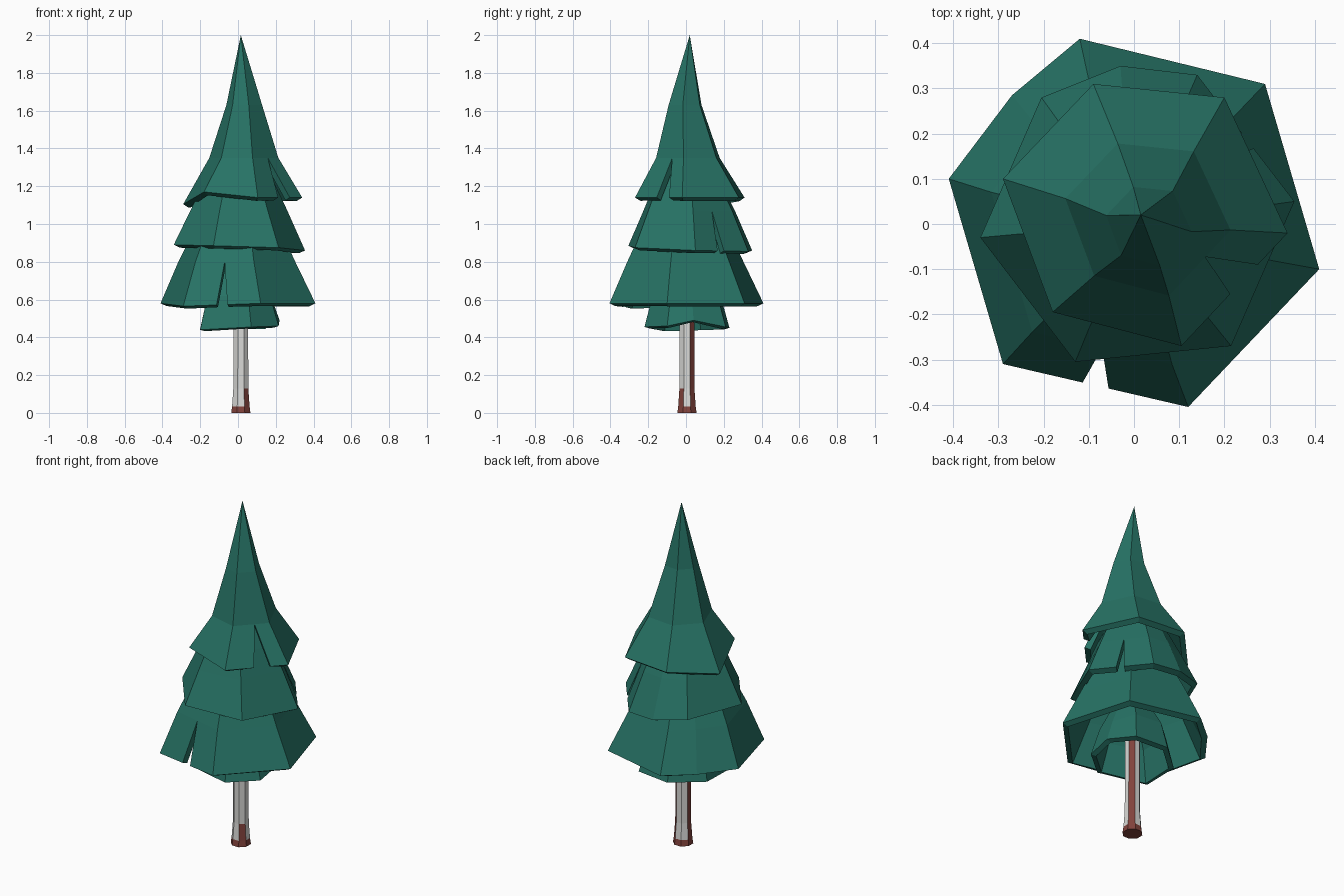
import bpy, bmesh
from math import sin, cos, tau, atan2, degrees
from mathutils import Vector

if "Cube" in bpy.data.objects:
    bpy.data.objects.remove(bpy.data.objects["Cube"])


def material(name, rgb):
    m = bpy.data.materials.new(name)
    m.use_nodes = True
    m.diffuse_color = (*rgb, 1)
    bsdf = m.node_tree.nodes["Principled BSDF"]
    bsdf.inputs["Base Color"].default_value = (*rgb, 1)
    bsdf.inputs["Roughness"].default_value = 0.9
    return m


green = material("pine green", (0.02, 0.17, 0.13))
pale = material("pale bark", (0.7, 0.7, 0.68))
brown = material("red brown bark", (0.22, 0.055, 0.045))


def make_object(name, bm, mats):
    me = bpy.data.meshes.new(name)
    bm.to_mesh(me)
    bm.free()
    for m in mats:
        me.materials.append(m)
    ob = bpy.data.objects.new(name, me)
    bpy.context.collection.objects.link(ob)
    return ob


def branch_tier(name, rim, rings, apex=None, notch=None, wall=0.035):
    """Hollow faceted skirt: rings are (z, scale, centre x, centre y) above the rim;
    notch is (rim edge, start, end) and cuts a wedge up to the first ring."""
    bm = bmesh.new()
    n = len(rim)
    base = Vector((0.015, 0.02))
    rows = [[bm.verts.new(p) for p in rim]]
    for z, s, cx, cy in rings:
        rows.append([bm.verts.new((cx + (p[0] - base.x) * s, cy + (p[1] - base.y) * s, z)) for p in rim])
    split = None
    for r in range(len(rows) - 1):
        low, high = rows[r], rows[r + 1]
        for i in range(n):
            j = (i + 1) % n
            cut = notch and i == notch[0]
            if cut and r == 0:
                a, b = [bm.verts.new(low[i].co.lerp(low[j].co, t)) for t in notch[1:]]
                split = bm.verts.new(high[i].co.lerp(high[j].co, sum(notch[1:]) / 2))
                bm.faces.new((low[i], a, split, high[i]))
                bm.faces.new((b, low[j], high[j], split))
            elif cut and r == 1:
                bm.faces.new((low[i], split, low[j], high[j], high[i]))
            else:
                bm.faces.new((low[i], low[j], high[j], high[i]))
    top = rows[-1]
    if apex:
        tip = bm.verts.new(apex)
        for i in range(n):
            bm.faces.new((top[i], top[(i + 1) % n], tip))
    else:
        bm.faces.new(top)
    ob = make_object(name, bm, [green])
    mod = ob.modifiers.new("wall", "SOLIDIFY")
    mod.thickness = wall
    mod.offset = -1


# Crown tier with the pointed tip
branch_tier("top_branches",
            [(0.34, -0.02, 1.14), (0.2, 0.28, 1.14), (-0.09, 0.31, 1.14),
             (-0.29, 0.10, 1.105), (-0.18, -0.195, 1.17), (0.105, -0.27, 1.14)],
            [(1.35, 0.58, 0.025, 0.01), (1.63, 0.3, 0.03, -0.005)],
            apex=(0.015, 0.02, 2.0), notch=(5, 0.46, 0.72))

# Middle tier
branch_tier("middle_branches",
            [(0.355, 0.05, 0.86), (0.14, 0.33, 0.855), (-0.03, 0.35, 0.86), (-0.205, 0.28, 0.88),
             (-0.34, -0.03, 0.89), (-0.13, -0.305, 0.885), (0.215, -0.27, 0.875)],
            [(1.07, 0.74, 0.01, 0.015), (1.2, 0.56, 0.01, 0.01), (1.35, 0.3, 0.02, 0.01)],
            notch=(0, 0.42, 0.54))

# Widest tier
branch_tier("lower_branches",
            [(0.41, -0.10, 0.58), (0.29, 0.31, 0.58), (-0.12, 0.41, 0.58), (-0.27, 0.285, 0.58),
             (-0.41, 0.10, 0.58), (-0.29, -0.31, 0.565), (0.12, -0.405, 0.58)],
            [(0.8, 0.755, 0.005, 0.01), (0.95, 0.58, 0.005, 0.005), (1.1, 0.3, 0.01, 0.01)],
            notch=(5, 0.43, 0.57))

# Small skirt around the trunk
branch_tier("skirt_branches",
            [(0.22, 0.04, 0.49), (0.16, 0.21, 0.455), (-0.04, 0.23, 0.45), (-0.2, 0.09, 0.445),
             (-0.2, -0.13, 0.44), (0.07, -0.22, 0.455), (0.215, -0.1, 0.46)],
            [(0.62, 0.8, 0.01, 0.015), (0.75, 0.5, 0.015, 0.01)], wall=0.03)

# Trunk: flared foot, patchy bark
bm = bmesh.new()
sides = 8
levels = [(0, 0.055), (0.035, 0.05), (0.13, 0.043), (0.74, 0.041)]
rows = [[bm.verts.new((0.015 + r * cos(tau * (k + 0.5) / sides),
                       0.005 + r * sin(tau * (k + 0.5) / sides), z))
         for k in range(sides)] for z, r in levels]
for low, high in zip(rows, rows[1:]):
    for k in range(sides):
        j = (k + 1) % sides
        bm.faces.new((low[k], low[j], high[j], high[k]))
bm.faces.new(rows[0][::-1])
bm.faces.new(rows[-1])
for f in bm.faces:
    c = f.calc_center_median()
    if abs(f.normal.z) > 0.9:
        continue
    angle = degrees(atan2(c.y - 0.005, c.x - 0.015)) % 360
    in_brown = 20 < angle < 70 or 160 < angle < 200
    foot = c.z < 0.03 or (c.z < 0.1 and 300 < angle < 330)
    f.material_index = 1 if in_brown or foot else 0
bm.normal_update()
for f in bm.faces:
    c = f.calc_center_median()
    angle = degrees(atan2(c.y - 0.005, c.x - 0.015)) % 360
    if abs(f.normal.z) < 0.9 and (20 < angle < 70 or 160 < angle < 200 or c.z < 0.03):
        f.material_index = 1
make_object("trunk", bm, [pale, brown])
